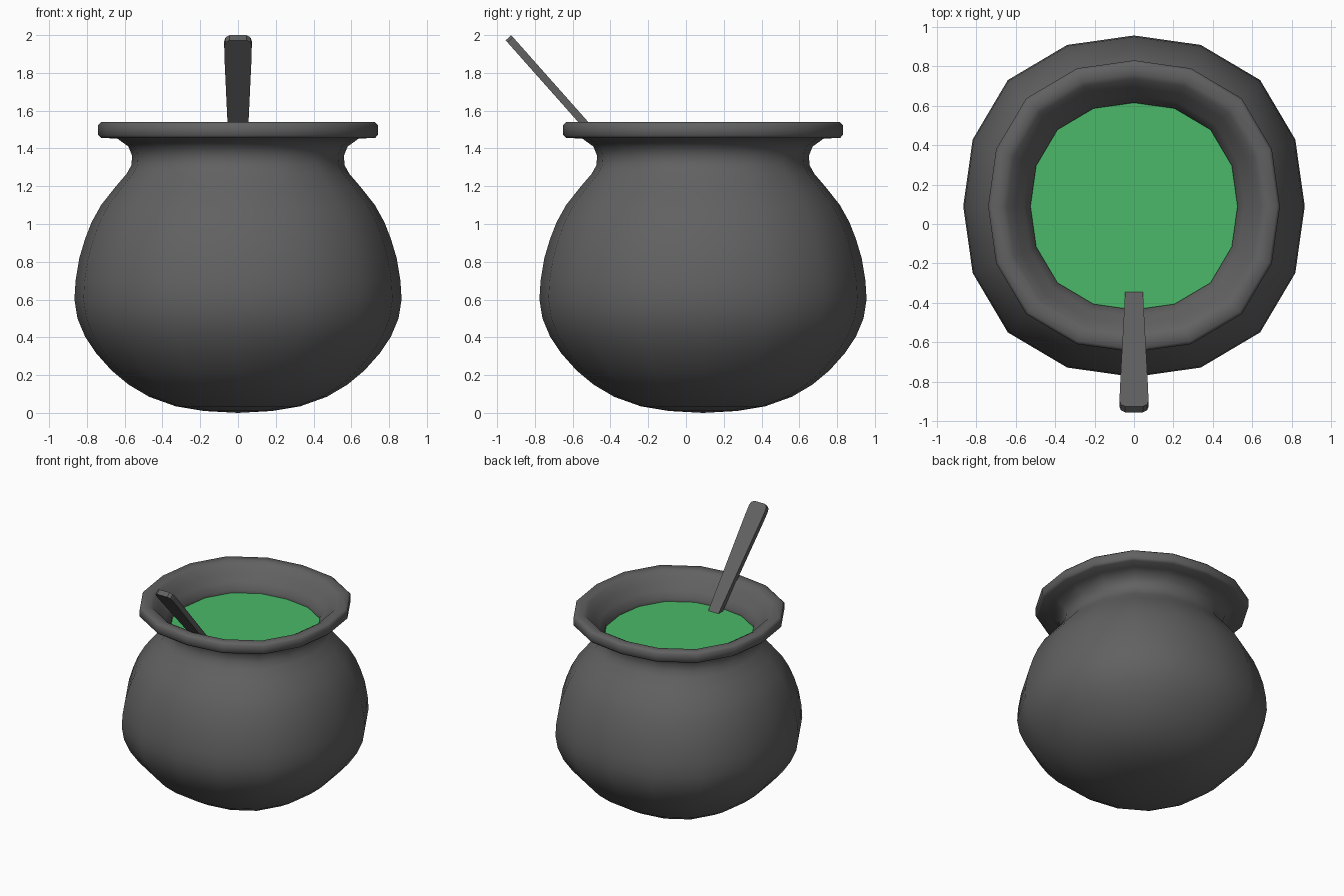
import bpy, bmesh, math
from mathutils import Vector

if "Cube" in bpy.data.objects:
    bpy.data.objects.remove(bpy.data.objects["Cube"])

SIDES = 16
CENTRE = Vector((0, 0.09, 0))


def material(name, colour):
    mat = bpy.data.materials.new(name)
    mat.diffuse_color = (*colour, 1)
    mat.use_nodes = True
    mat.node_tree.nodes["Principled BSDF"].inputs["Base Color"].default_value = mat.diffuse_color
    return mat


iron = material("dark_iron", (0.12, 0.12, 0.12))
green = material("green_liquid", (0.07, 0.485, 0.14))


def square_up(bm):
    # The rings are slightly fuller on the diagonals than a true circle
    for v in bm.verts:
        d = v.co - CENTRE
        f = 1 + 0.0225 * (1 - math.cos(4 * math.atan2(d.y, d.x)))
        v.co.x, v.co.y = CENTRE.x + d.x * f, CENTRE.y + d.y * f


def finish(name, bm, mat, angle=None):
    bmesh.ops.recalc_face_normals(bm, faces=bm.faces)
    mesh = bpy.data.meshes.new(name)
    bm.to_mesh(mesh)
    bm.free()
    mesh.materials.append(mat)
    ob = bpy.data.objects.new(name, mesh)
    bpy.context.collection.objects.link(ob)
    if angle:
        bpy.ops.object.select_all(action='DESELECT')
        ob.select_set(True)
        bpy.context.view_layer.objects.active = ob
        bpy.ops.object.shade_smooth_by_angle(angle=math.radians(angle))


def lathe(name, profile, mat, angle):
    bm = bmesh.new()
    verts = [bm.verts.new(CENTRE + Vector((r, 0, z))) for r, z in profile]
    edges = [bm.edges.new(p) for p in zip(verts, verts[1:])]
    bmesh.ops.spin(bm, geom=verts + edges, cent=CENTRE, axis=(0, 0, 1),
                   angle=math.tau, steps=SIDES, use_merge=True)
    bmesh.ops.remove_doubles(bm, verts=bm.verts, dist=0.0005)
    square_up(bm)
    finish(name, bm, mat, angle)


# Pot: belly, neck, flared rim, then the inner wall
outer = [(0, 0), (0.18, 0.01), (0.33, 0.035), (0.47, 0.085), (0.58, 0.15),
         (0.67, 0.225), (0.75, 0.315), (0.81, 0.405), (0.85, 0.5), (0.866, 0.6),
         (0.86, 0.7), (0.84, 0.82), (0.81, 0.92), (0.775, 1.01), (0.725, 1.1),
         (0.65, 1.195), (0.59, 1.265), (0.565, 1.31), (0.56, 1.36),
         (0.58, 1.41), (0.64, 1.453)]
rim = [(0.725, 1.455), (0.74, 1.47), (0.74, 1.525), (0.725, 1.54), (0.67, 1.538)]
inner = [(0.645, 1.525), (0.605, 1.475), (0.56, 1.42), (0.525, 1.37), (0.525, 1.33),
         (0.55, 1.25), (0.68, 1.08), (0.8, 0.8), (0.82, 0.6), (0.7, 0.32),
         (0.45, 0.13), (0, 0.05)]
lathe("pot", outer + rim + inner, iron, 60)

# Liquid surface
bm = bmesh.new()
bm.faces.new([bm.verts.new(CENTRE + Vector((0.527 * math.cos(a), 0.527 * math.sin(a), 1.345)))
              for a in (i * math.tau / SIDES for i in range(SIDES))])
square_up(bm)
finish("liquid", bm, green)

# Ladle handle: tapered flat bar leaning out over the front rim
up = Vector((0, -0.664, 0.748))
normal = Vector((0, 0.748, 0.664))
tip = Vector((0, -0.94, 1.986))
half = [(0.04, -1.05), (0.045, -0.88), (0.055, -0.6), (0.072, -0.12),
        (0.073, -0.04), (0.066, -0.015), (0.045, 0)]
outline = half + [(-w, s) for w, s in reversed(half)]
bm = bmesh.new()
face = bm.faces.new([bm.verts.new(tip + up * s + Vector((w, 0, 0)) - normal * 0.02)
                     for w, s in outline])
ext = bmesh.ops.extrude_face_region(bm, geom=[face])
bmesh.ops.translate(bm, vec=normal * 0.04,
                    verts=[v for v in ext["geom"] if isinstance(v, bmesh.types.BMVert)])
finish("ladle_handle", bm, iron, 30)
